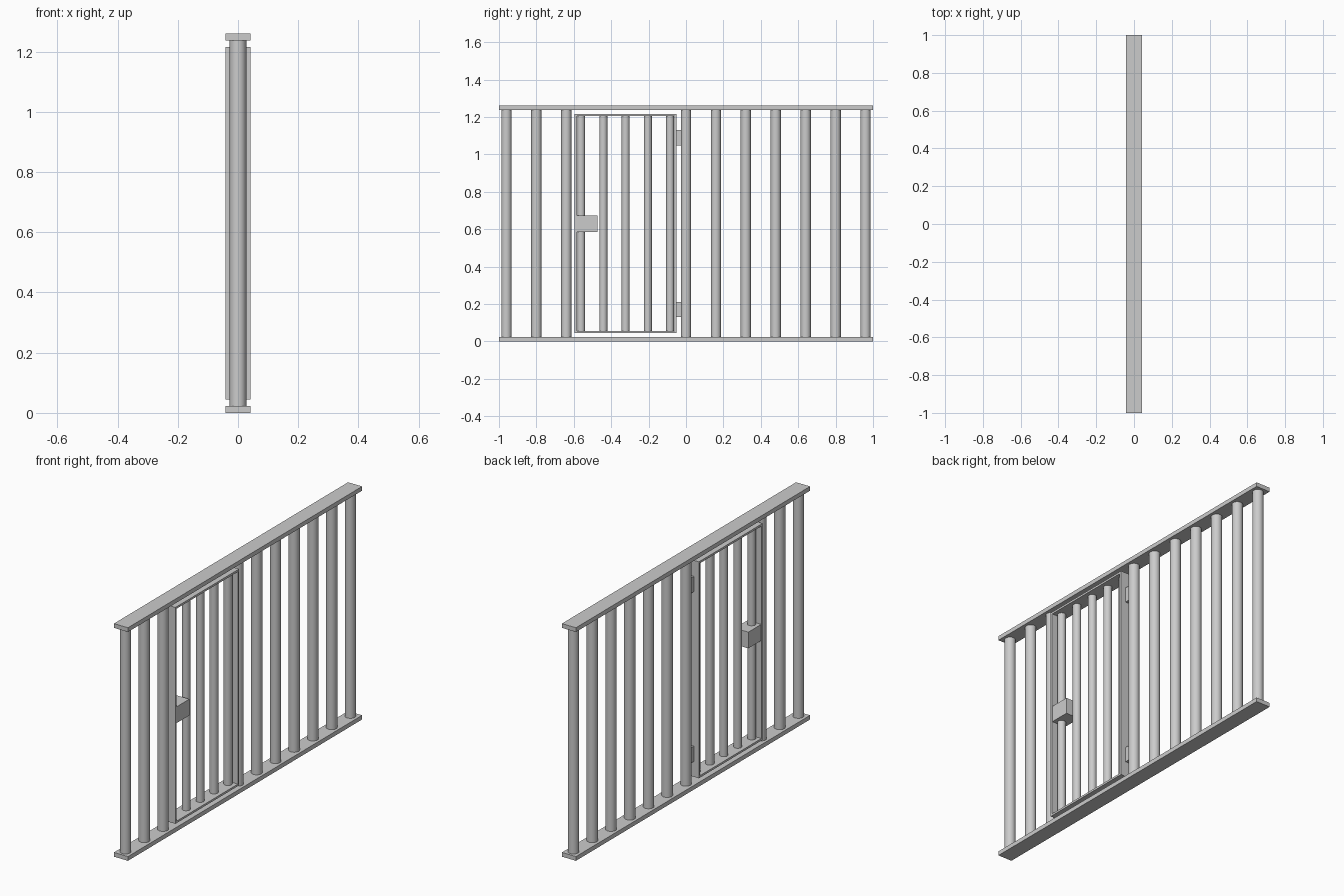
import bpy
from math import radians

if "Cube" in bpy.data.objects:
    bpy.data.objects.remove(bpy.data.objects["Cube"])


def box(name, x, y, z):
    """Box from (min, max) ranges."""
    bpy.ops.mesh.primitive_cube_add(size=1, location=[sum(r) / 2 for r in (x, y, z)])
    o = bpy.context.object
    o.name = name
    o.scale = [r[1] - r[0] for r in (x, y, z)]
    bpy.ops.object.transform_apply(location=False, rotation=False, scale=True)
    return o


def bar(name, y, z0, z1, r):
    """Upright round bar, smooth with crisp ends."""
    bpy.ops.mesh.primitive_cylinder_add(vertices=32, radius=r, depth=z1 - z0,
                                        location=(0, y, (z0 + z1) / 2))
    bpy.context.object.name = name
    bpy.ops.object.shade_smooth_by_angle(angle=radians(40))


W = 0.042                      # half depth of rails and door frame
DEPTH = (-W, W)

# Top and bottom rails
box("bottom_rail", DEPTH, (-1, 1), (0, 0.023))
box("top_rail", DEPTH, (-1, 1), (1.237, 1.26))

# Fixed bars, leaving the doorway open
for i in range(-6, 7):
    if i not in (-3, -2, -1):
        bar("fixed_bar", i * 0.16, 0.023, 1.237, 0.0275)

# Door frame
Y0, Y1, Z0, Z1, T = -0.595, -0.05, 0.045, 1.215, 0.011
box("door_frame_bottom", DEPTH, (Y0, Y1), (Z0, Z0 + T))
box("door_frame_top", DEPTH, (Y0, Y1), (Z1 - T, Z1))
box("door_frame_latch_side", DEPTH, (Y0, Y0 + T), (Z0 + T, Z1 - T))
box("door_frame_hinge_side", DEPTH, (Y1 - T, Y1), (Z0 + T, Z1 - T))

# Door bars; the first one is split by the lock
LOCK = (0.585, 0.673)
for i in range(1, 5):
    bar("door_bar", -0.561 + i * 0.119, Z0 + T, Z1 - T, 0.0215)
bar("door_bar_lower", -0.561, Z0 + T, LOCK[0], 0.0215)
bar("door_bar_upper", -0.561, LOCK[1], Z1 - T, 0.0215)

# Lock box
box("lock_box", (-0.041, 0.041), (Y0 + T, -0.474), LOCK)

# Hinges between the door and the post
for z in (0.17, 1.088):
    box("hinge", (-0.013, 0.013), (Y1 - 0.002, -0.018), (z - 0.041, z + 0.041))
